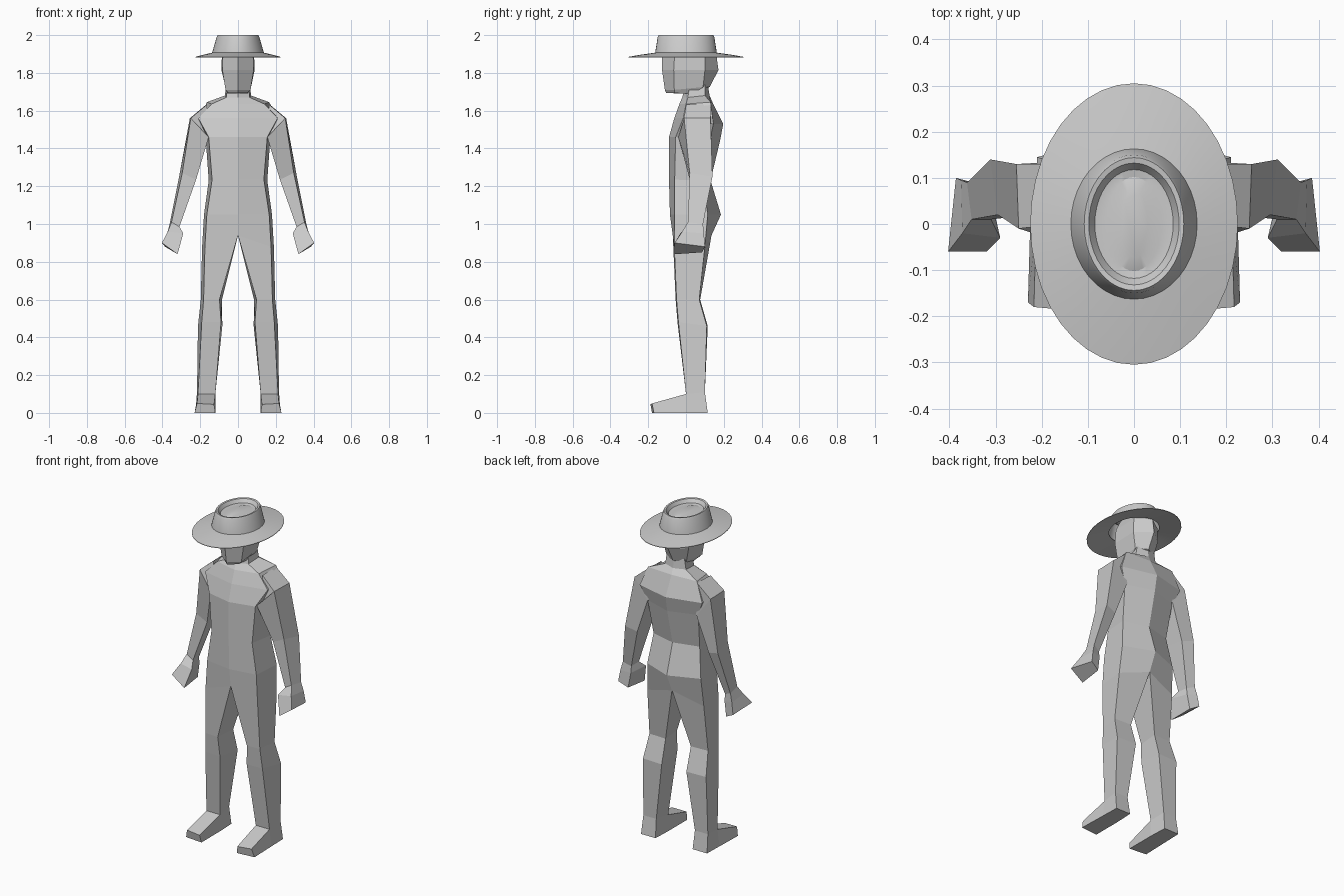
import bpy, bmesh, math

grey = bpy.data.materials.new("plain grey")
grey.diffuse_color = (0.6, 0.6, 0.6, 1)


def loft(name, rings, mirror=False, cap_start=True, cap_end=True):
    """Skin a list of equal-length point rings into one solid."""
    bm = bmesh.new()
    vs = [[bm.verts.new(p) for p in r] for r in rings]
    n = len(rings[0])
    for a, b in zip(vs, vs[1:]):
        for i in range(n):
            j = (i + 1) % n
            bm.faces.new((a[i], a[j], b[j], b[i]))
    if cap_start:
        bm.faces.new(vs[0][::-1])
    if cap_end:
        bm.faces.new(vs[-1])
    bmesh.ops.recalc_face_normals(bm, faces=bm.faces[:])
    me = bpy.data.meshes.new(name)
    bm.to_mesh(me)
    bm.free()
    me.materials.append(grey)
    ob = bpy.data.objects.new(name, me)
    bpy.context.collection.objects.link(ob)
    if mirror:
        ob.modifiers.new("mirror", 'MIRROR')
    return ob


def body_ring(zf, zb, fc, fx, fy, bx, by, bc):
    """Six-sided symmetric section: front ridge, front corners, back corners, back ridge."""
    return [(0, fc, zf), (fx, fy, zf), (bx, by, zb),
            (0, bc, zb), (-bx, by, zb), (-fx, fy, zf)]


# Torso with shoulders and neck
loft("torso", [body_ring(*r) for r in [
    (1.05, 1.05, -.085, .165, -.06, .18, .115, .185),
    (1.235, 1.23, -.09, .137, -.06, .155, .09, .13),
    (1.46, 1.44, -.09, .155, -.055, .17, .125, .18),
    (1.56, 1.53, -.062, .21, -.015, .21, .145, .197),
    (1.635, 1.645, -.035, .14, 0, .165, .13, .14),
    (1.67, 1.68, -.02, .062, .01, .07, .10, .125),
    (1.74, 1.74, 0, .055, .02, .06, .10, .115),
]])

# Head, its top hidden in the hat
loft("head", [body_ring(*r) for r in [
    (1.693, 1.69, -.105, .05, -.06, .055, .04, .05),
    (1.71, 1.725, -.112, .066, -.062, .066, .09, .125),
    (1.815, 1.815, -.127, .083, -.065, .088, .10, .172),
    (1.90, 1.90, -.127, .08, -.06, .085, .10, .16),
    (1.96, 1.96, -.09, .055, -.05, .06, .08, .11),
]])

# Arms with hands
loft("arms", [
    [(.155, 0, 1.46), (.165, 0, 1.632), (.165, .13, 1.635), (.155, .13, 1.45)],
    [(.155, -.04, 1.46), (.25, -.01, 1.56), (.255, .13, 1.56), (.165, .135, 1.44)],
    [(.222, .02, 1.235), (.295, .02, 1.27), (.312, .14, 1.25), (.24, .125, 1.23)],
    [(.31, .01, .985), (.352, .01, 1.01), (.362, .09, 1.0), (.315, .075, .98)],
    [(.29, -.03, .95), (.372, -.02, .96), (.375, .095, .95), (.315, .08, .94)],
    [(.32, -.06, .84), (.403, -.06, .90), (.386, .10, .88), (.33, .085, .85)],
], mirror=True)

# Legs down to the ankle
loft("legs", [
    [(0, -.085, 1.05), (.165, -.06, 1.05), (.18, .115, 1.05), (0, .185, 1.05)],
    [(0, -.07, .94), (.175, -.062, .88), (.19, .10, .88), (0, .135, .94)],
    [(.098, -.055, .60), (.182, -.05, .60), (.197, .07, .60), (.085, .075, .60)],
    [(.09, -.045, .48), (.192, -.04, .48), (.212, .11, .46), (.083, .115, .46)],
    [(.12, 0, .10), (.212, 0, .10), (.217, .10, .11), (.13, .10, .11)],
], mirror=True)

# Shoes
loft("shoes", [
    [(.13, .10, .11), (.217, .10, .11), (.222, .115, 0), (.125, .115, 0)],
    [(.12, 0, .10), (.212, 0, .10), (.225, 0, 0), (.12, 0, 0)],
    [(.127, -.188, .045), (.217, -.18, .05), (.23, -.17, 0), (.12, -.18, 0)],
], mirror=True)


# Hat: oval turned profile (x radius, y radius, z) from inner band up and into the crown dish
def oval(rx, ry, z, n=40):
    return [(rx * math.cos(2 * math.pi * i / n), ry * math.sin(2 * math.pi * i / n), z)
            for i in range(n)]


hat = loft("hat", [oval(*p) for p in [
    (.125, .155, 1.902),
    (.17, .22, 1.893), (.225, .305, 1.882), (.225, .305, 1.885),
    (.18, .235, 1.897), (.137, .163, 1.907),
    (.113, .15, 1.99), (.108, .144, 2.0), (.098, .132, 1.998),
    (.085, .118, 1.978), (.06, .102, 1.975), (.03, .075, 1.985),
]], cap_start=False)
bpy.ops.object.select_all(action='DESELECT')
hat.select_set(True)
bpy.context.view_layer.objects.active = hat
bpy.ops.object.shade_smooth_by_angle(angle=math.radians(30))
